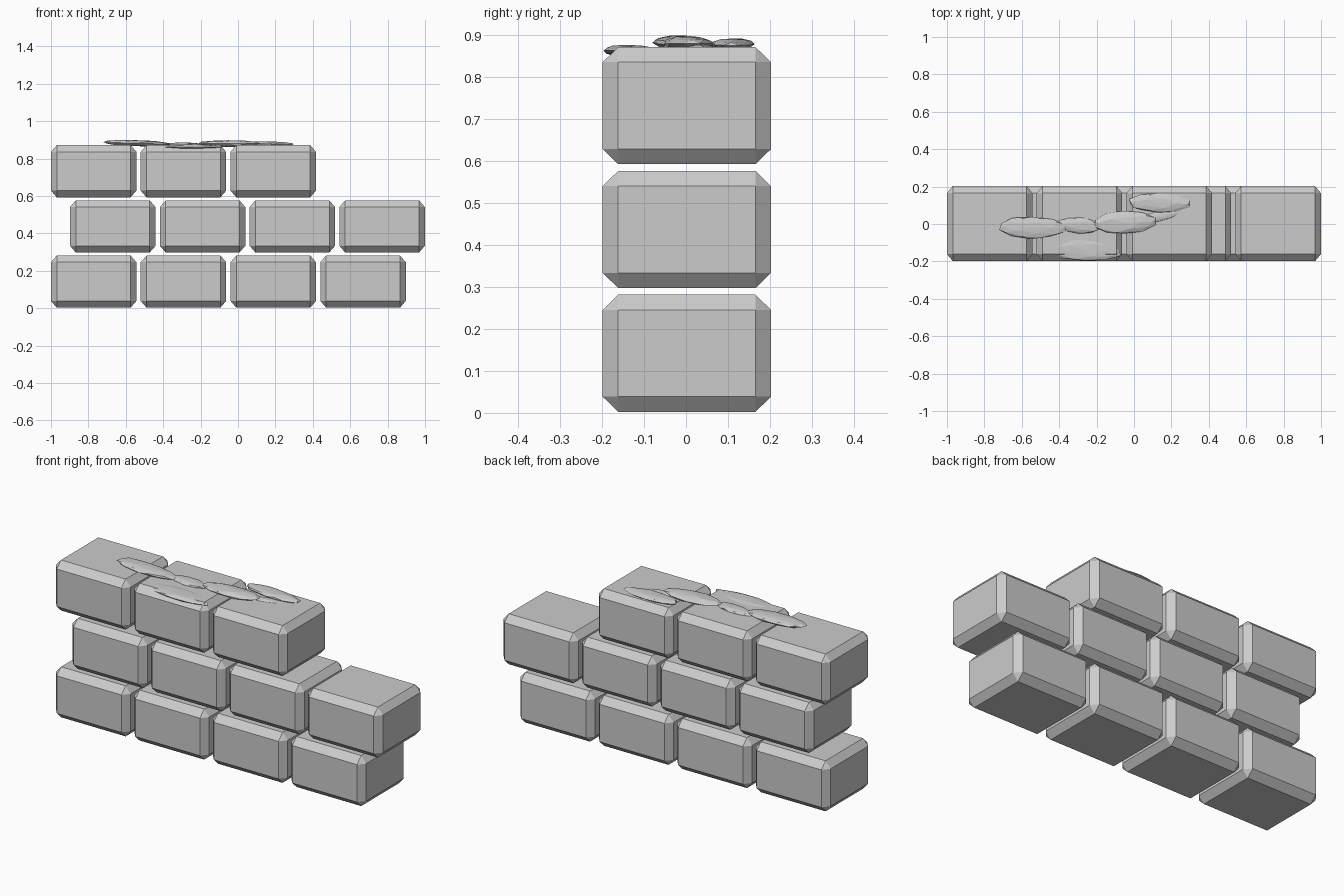
import bpy, bmesh, random
from mathutils import Matrix, Vector

if "Cube" in bpy.data.objects:
    bpy.data.objects.remove(bpy.data.objects["Cube"])

random.seed(4)


def finish(bm, name):
    me = bpy.data.meshes.new(name)
    bm.to_mesh(me)
    bm.free()
    ob = bpy.data.objects.new(name, me)
    bpy.context.collection.objects.link(ob)


# Chamfered brick: bevel a cube, then set the chamfer width per axis
def brick(name, centre, half, cut):
    bm = bmesh.new()
    bmesh.ops.create_cube(bm, size=2)
    bmesh.ops.bevel(bm, geom=bm.edges[:], offset=0.5, segments=1,
                    affect='EDGES')
    for v in bm.verts:
        p = []
        for i in range(3):
            size = half[i] if abs(v.co[i]) > 0.75 else half[i] - cut[i]
            p.append(centre[i] + (size if v.co[i] > 0 else -size))
        v.co = p
    finish(bm, name)


# Moss clump: flattened, faceted, irregular ellipsoid
def moss(name, centre, half, turn=0.0, pitch=0.0):
    bm = bmesh.new()
    bmesh.ops.create_icosphere(bm, subdivisions=2, radius=1)
    rot = Matrix.Rotation(turn, 3, 'Z') @ Matrix.Rotation(pitch, 3, 'Y')
    for v in bm.verts:
        k = random.uniform(0.9, 1.06)
        local = Vector([v.co[i] * half[i] * k for i in range(3)])
        v.co = rot @ local + Vector(centre)
    finish(bm, name)


# Brick courses: start x and number of bricks
for row, (start, count) in enumerate([(-1.0, 4), (-0.898, 4), (-1.0, 3)]):
    for n in range(count):
        brick(f"brick_{row + 1}_{n + 1}",
              (start + 0.2285 + 0.48 * n, 0.002, 0.142 + 0.295 * row),
              (0.2285, 0.2005, 0.1395), (0.031, 0.037, 0.036))

# Moss along the top course
moss("moss_left", (-0.545, -0.018, 0.882), (0.185, 0.06, 0.017), -0.03, 0.03)
moss("moss_front", (-0.26, -0.138, 0.863), (0.195, 0.064, 0.014), -0.05)
moss("moss_middle", (-0.29, -0.008, 0.872), (0.12, 0.044, 0.015), -0.08)
moss("moss_centre", (-0.05, 0.008, 0.88), (0.165, 0.062, 0.018), 0.03)
moss("moss_back", (0.13, 0.112, 0.879), (0.17, 0.052, 0.014), -0.03, 0.02)
moss("moss_low", (0.13, 0.04, 0.868), (0.12, 0.03, 0.01), 0.2)
